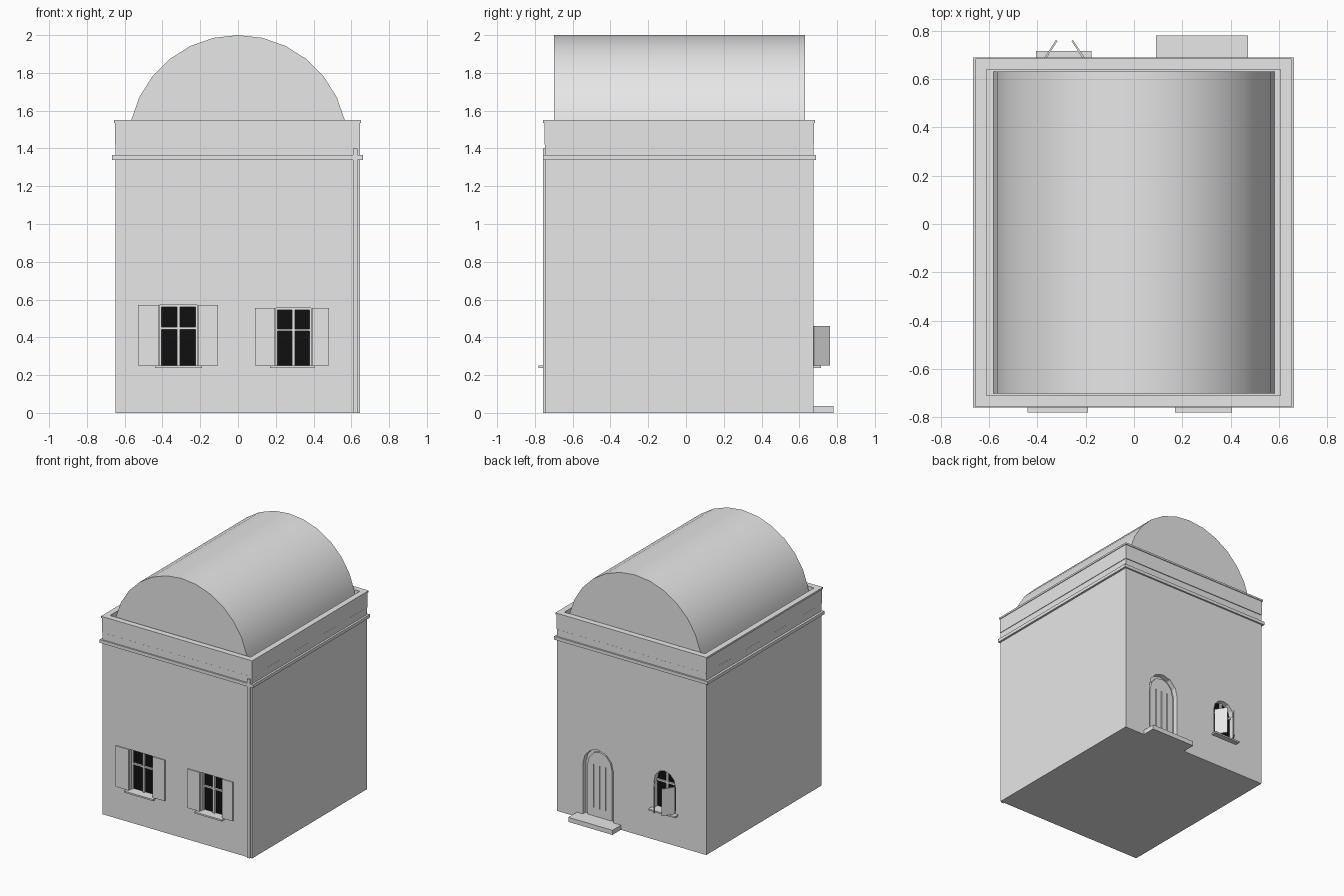
import bpy, bmesh, math
from mathutils import Matrix

if "Cube" in bpy.data.objects:
    bpy.data.objects.remove(bpy.data.objects["Cube"])


def material(name, v):
    m = bpy.data.materials.new(name)
    m.diffuse_color = (v, v, v, 1)
    m.use_nodes = True
    m.node_tree.nodes["Principled BSDF"].inputs["Base Color"].default_value = m.diffuse_color
    return m


GREY = material("plaster_grey", 0.8)
BLACK = material("glass_black", 0.005)


def prism(name, pts, y0, y1, mat=GREY):
    """Extrude an x-z outline from y0 to y1."""
    bm = bmesh.new()
    a = [bm.verts.new((x, y0, z)) for x, z in pts]
    b = [bm.verts.new((x, y1, z)) for x, z in pts]
    bm.faces.new(a)
    bm.faces.new(b[::-1])
    n = len(pts)
    for i in range(n):
        j = (i + 1) % n
        bm.faces.new((a[i], b[i], b[j], a[j]))
    bmesh.ops.recalc_face_normals(bm, faces=bm.faces[:])
    me = bpy.data.meshes.new(name)
    bm.to_mesh(me)
    bm.free()
    me.materials.append(mat)
    ob = bpy.data.objects.new(name, me)
    bpy.context.collection.objects.link(ob)
    return ob


def rect(x0, x1, z0, z1):
    return [(x0, z0), (x1, z0), (x1, z1), (x0, z1)]


def box(name, x0, x1, y0, y1, z0, z1, mat=GREY):
    return prism(name, rect(x0, x1, z0, z1), y0, y1, mat)


def arch(x0, x1, z0, spring, top, n=6):
    c, r = (x0 + x1) / 2, (x1 - x0) / 2
    return [(x0, z0), (x1, z0)] + [
        (c + r * math.cos(math.pi * i / n), spring + (top - spring) * math.sin(math.pi * i / n))
        for i in range(n + 1)]


def carve(target, cutter):
    cutter.hide_render = True
    mod = target.modifiers.new("opening", 'BOOLEAN')
    mod.operation = 'DIFFERENCE'
    mod.solver = 'EXACT'
    mod.object = cutter
    bpy.context.view_layer.objects.active = target
    bpy.ops.object.modifier_apply(modifier=mod.name)
    bpy.data.objects.remove(cutter)


def ring(name, x0, x1, y0, y1, z0, z1, t):
    ob = box(name, x0, x1, y0, y1, z0, z1)
    carve(ob, box("ring_cutter", x0 + t, x1 - t, y0 + t, y1 - t, z0 - 0.1, z1 + 0.1))
    return ob


FRONT, BACK = -0.747, 0.675

# Main block, cornice and parapet
walls = box("walls", -0.648, 0.645, FRONT, BACK, 0, 1.42)
ring("cornice", -0.666, 0.661, -0.758, 0.688, 1.34, 1.365, 0.04)
ring("parapet", -0.65, 0.647, -0.75, 0.678, 1.422, 1.536, 0.04)
ring("parapet_lip", -0.656, 0.652, -0.756, 0.684, 1.536, 1.55, 0.046)

# Barrel vault roof
R = 0.58
vault = prism("vault_roof", [(R * math.cos(math.pi * i / 14), 1.42 + R * math.sin(math.pi * i / 14))
                             for i in range(15)], -0.70, 0.63)
bpy.ops.object.select_all(action='DESELECT')
vault.select_set(True)
bpy.context.view_layer.objects.active = vault
bpy.ops.object.shade_smooth_by_angle(angle=math.radians(30))

# Drainpipe strip near the front right corner
box("drainpipe", 0.61, 0.632, -0.757, FRONT + 0.002, 0, 1.40)

# Front windows: opening, glass, glazing bars, shutters, sill
for tag, x0, x1, z1, s0, s1, k0, k1 in (
        ("left", -0.415, -0.215, 0.57, -0.53, -0.105, -0.44, -0.19),
        ("right", 0.20, 0.387, 0.555, 0.09, 0.482, 0.17, 0.405)):
    z0 = 0.25
    carve(walls, box("cutter", x0, x1, FRONT - 0.1, FRONT + 0.05, z0, z1))
    g = FRONT + 0.042
    box("glass_" + tag, x0, x1, g, g + 0.007, z0, z1, BLACK)
    c, zm = (x0 + x1) / 2, z0 + 0.62 * (z1 - z0)
    f = 0.009
    for part, r in (("jamb_a", (x0, x0 + f, z0, z1)), ("jamb_b", (x1 - f, x1, z0, z1)),
                    ("head", (x0, x1, z1 - f, z1)), ("mullion", (c - 0.008, c + 0.008, z0, z1)),
                    ("crossbar", (x0, x1, zm - 0.006, zm + 0.006))):
        box("window_%s_%s" % (part, tag), r[0], r[1], g - 0.015, g + 0.004, r[2], r[3])
    box("shutter_a_" + tag, s0, x0 - 0.004, FRONT - 0.008, FRONT + 0.002, z0, z1)
    box("shutter_b_" + tag, x1 + 0.004, s1, FRONT - 0.008, FRONT + 0.002, z0, z1)
    box("sill_" + tag, k0, k1, -0.78, FRONT + 0.03, 0.238, 0.25)

# Back door: arched recess, plank door with grooves, doorstep
carve(walls, prism("cutter", arch(0.155, 0.42, 0.035, 0.43, 0.57), BACK - 0.04, BACK + 0.1))
door = prism("door", arch(0.18, 0.395, 0.035, 0.42, 0.545), BACK - 0.042, BACK - 0.02)
for x in (0.235, 0.2875, 0.34):
    carve(door, box("cutter", x - 0.003, x + 0.003, BACK - 0.03, BACK, 0.10, 0.44))
box("doorstep", 0.09, 0.472, BACK - 0.01, 0.78, 0, 0.036)

# Back window: arched opening, glass, bars, sill
wx0, wx1 = -0.38, -0.195
carve(walls, prism("cutter", arch(wx0, wx1, 0.25, 0.46, 0.56), BACK - 0.05, BACK + 0.1))
prism("back_glass", arch(wx0, wx1, 0.25, 0.46, 0.56), BACK - 0.05, BACK - 0.043, BLACK)
wc = (wx0 + wx1) / 2
box("back_mullion", wc - 0.008, wc + 0.008, BACK - 0.047, BACK - 0.03, 0.25, 0.555)
box("back_crossbar", wx0, wx1, BACK - 0.047, BACK - 0.03, 0.452, 0.466)
box("back_sill", -0.405, -0.175, BACK - 0.04, 0.715, 0.238, 0.25)

# Half-open back shutters, swung out from the hinges
for tag, hx, ang in (("a", wx0 + 0.006, 57), ("b", wx1 - 0.006, 123)):
    sh = box("back_shutter_" + tag, 0, 0.10, -0.004, 0.004, 0.25, 0.46)
    sh.data.transform(Matrix.Translation((hx, BACK, 0)) @ Matrix.Rotation(math.radians(ang), 4, 'Z'))
